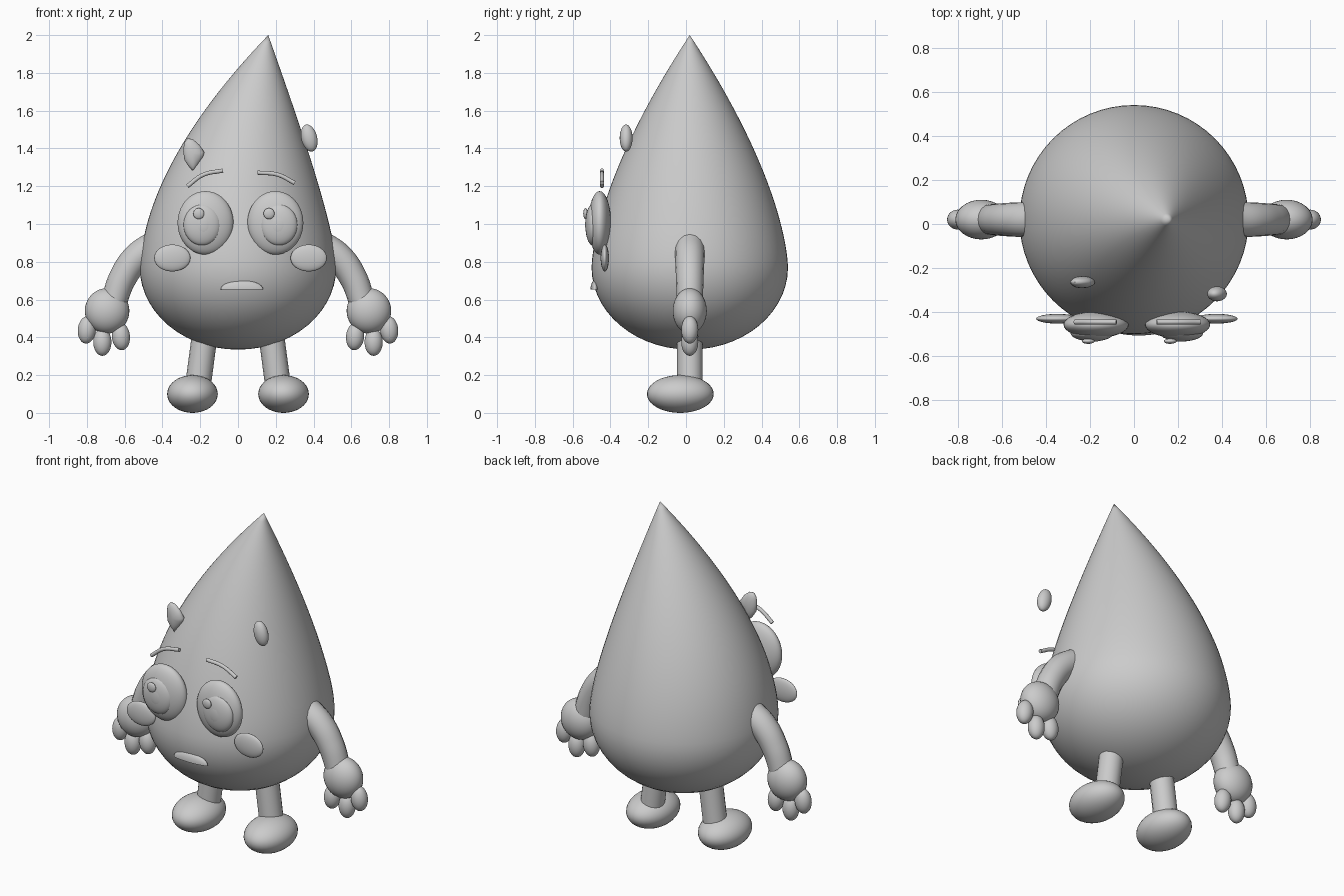
import bpy, bmesh
from math import sin, cos, pi, sqrt, radians

if "Cube" in bpy.data.objects:
    bpy.data.objects.remove(bpy.data.objects["Cube"])

Y0 = 0.02  # depth centre of body and limbs


def finish(name, bm, angle=50):
    bmesh.ops.recalc_face_normals(bm, faces=bm.faces)
    me = bpy.data.meshes.new(name)
    bm.to_mesh(me)
    bm.free()
    ob = bpy.data.objects.new(name, me)
    bpy.context.collection.objects.link(ob)
    bpy.ops.object.select_all(action='DESELECT')
    ob.select_set(True)
    bpy.context.view_layer.objects.active = ob
    bpy.ops.object.shade_smooth_by_angle(angle=radians(angle))
    return ob


def ellipsoid(name, loc, size, tilt=0):
    bm = bmesh.new()
    bmesh.ops.create_uvsphere(bm, u_segments=32, v_segments=20, radius=1)
    ob = finish(name, bm)
    ob.location, ob.scale = loc, size
    ob.rotation_euler.y = radians(tilt)
    return ob


def tube(name, points, bevel, smooth=True):
    """Round tube through (x, y, z, radius factor) points."""
    cu = bpy.data.curves.new(name, 'CURVE')
    cu.dimensions = '3D'
    cu.bevel_depth, cu.bevel_resolution = bevel, 6
    cu.use_fill_caps = True
    sp = cu.splines.new('BEZIER')
    sp.bezier_points.add(len(points) - 1)
    for bp, (x, y, z, r) in zip(sp.bezier_points, points):
        bp.co, bp.radius = (x, y, z), r
        bp.handle_left_type = bp.handle_right_type = 'AUTO'
    ob = bpy.data.objects.new(name, cu)
    bpy.context.collection.objects.link(ob)
    return ob


def skin_rings(bm, rings, first, last):
    """Bridge closed rings and close both ends with a pole."""
    vs = [[bm.verts.new(p) for p in ring] for ring in rings]
    a, b = bm.verts.new(first), bm.verts.new(last)
    n = len(vs[0])
    for i in range(n):
        j = (i + 1) % n
        bm.faces.new((a, vs[0][j], vs[0][i]))
        bm.faces.new((b, vs[-1][i], vs[-1][j]))
        for lo, hi in zip(vs, vs[1:]):
            bm.faces.new((lo[i], lo[j], hi[j], hi[i]))


# Body: half ellipsoid below, leaning pointed drop above
profile = [(0.77 - 0.435 * cos(a), 0.52 * sin(a))
           for a in (pi / 2 * i / 14 for i in range(1, 15))]
for i in range(1, 30):
    t = i / 30
    profile.append((0.77 + 1.23 * t, 0.52 * (1 - t ** 1.56)))
rings = []
for z, r in profile:
    lean = 0.16 * max(0, (z - 0.95) / 1.05) ** 2
    rings.append([(lean + r * cos(2 * pi * k / 64), Y0 + r * sin(2 * pi * k / 64), z)
                  for k in range(64)])
bm = bmesh.new()
skin_rings(bm, rings, (0, Y0, 0.335), (0.16, Y0, 2.0))
finish("body", bm)

# Limbs, mirrored
for s, side in ((-1, "left"), (1, "right")):
    tube(f"{side}_leg", [(s * 0.17, Y0, 0.46, 1), (s * 0.215, Y0, 0.12, 1)], 0.068)
    ellipsoid(f"{side}_foot", (s * 0.241, -0.03, 0.1), (0.134, 0.177, 0.1))
    tube(f"{side}_arm", [(s * 0.44, Y0, 0.885, 1.04), (s * 0.535, Y0, 0.82, 1),
                         (s * 0.61, Y0, 0.715, 0.94), (s * 0.66, Y0, 0.58, 0.88)], 0.078)
    ellipsoid(f"{side}_hand", (s * 0.693, Y0, 0.54), (0.118, 0.09, 0.12))
    for k, (x, z, tilt) in enumerate([(0.80, 0.44, -6), (0.718, 0.375, 0), (0.62, 0.405, 6)]):
        ellipsoid(f"{side}_finger_{k + 1}", (s * x, Y0, z), (0.048, 0.045, 0.073), s * tilt)

# Face: mirrored about a slightly shifted centre line
CX = 0.013
for s, side in ((-1, "left"), (1, "right")):
    ellipsoid(f"{side}_eye_white", (CX + s * 0.185, -0.457, 1.006), (0.148, 0.06, 0.168))
    ellipsoid(f"{side}_iris", (CX + s * 0.203, -0.495, 0.996), (0.098, 0.038, 0.109))
    ellipsoid(f"{side}_pupil", (CX + s * 0.201, -0.512, 0.996), (0.06, 0.022, 0.07))
    ellipsoid(f"{side}_eye_glint", (-0.022 + s * 0.186, -0.532, 1.055), (0.029, 0.012, 0.029))
    ellipsoid(f"{side}_cheek", (CX + s * 0.361, -0.43, 0.82), (0.096, 0.022, 0.071))

# Eyebrows
tube("left_brow", [(-0.268, -0.445, 1.2, 1), (-0.185, -0.445, 1.26, 1), (-0.08, -0.445, 1.283, 1)], 0.011)
tube("right_brow", [(0.103, -0.445, 1.272, 1), (0.21, -0.445, 1.261, 1), (0.3, -0.445, 1.217, 1)], 0.011)

# Mouth: upper half of a flat ellipsoid
bm = bmesh.new()
bmesh.ops.create_uvsphere(bm, u_segments=32, v_segments=20, radius=1)
cut = bmesh.ops.bisect_plane(bm, geom=bm.verts[:] + bm.edges[:] + bm.faces[:],
                             plane_co=(0, 0, 0), plane_no=(0, 0, 1), clear_inner=True)
bmesh.ops.holes_fill(bm, edges=[e for e in bm.edges if e.is_boundary])
mouth = finish("mouth", bm)
mouth.location, mouth.scale = (0.021, -0.482, 0.652), (0.113, 0.024, 0.05)

# Sweat drop on the right
ellipsoid("right_drop", (0.377, -0.317, 1.455), (0.042, 0.034, 0.073), -14)

# Leaf-shaped drop on the left: lens over a soft outline
outline = [(-0.285, 1.43), (-0.268, 1.453), (-0.24, 1.45), (-0.205, 1.42), (-0.178, 1.38),
           (-0.185, 1.355), (-0.212, 1.315), (-0.238, 1.28), (-0.262, 1.305), (-0.284, 1.34), (-0.29, 1.385)]
cx, cz, cy = -0.238, 1.37, -0.264
rings = []
for i in range(1, 12):
    a = -pi / 2 + pi * i / 12
    rings.append([(cx + (x - cx) * cos(a), cy + 0.027 * sin(a), cz + (z - cz) * cos(a))
                  for x, z in outline])
bm = bmesh.new()
skin_rings(bm, rings, (cx, cy - 0.027, cz), (cx, cy + 0.027, cz))
finish("left_drop", bm)
